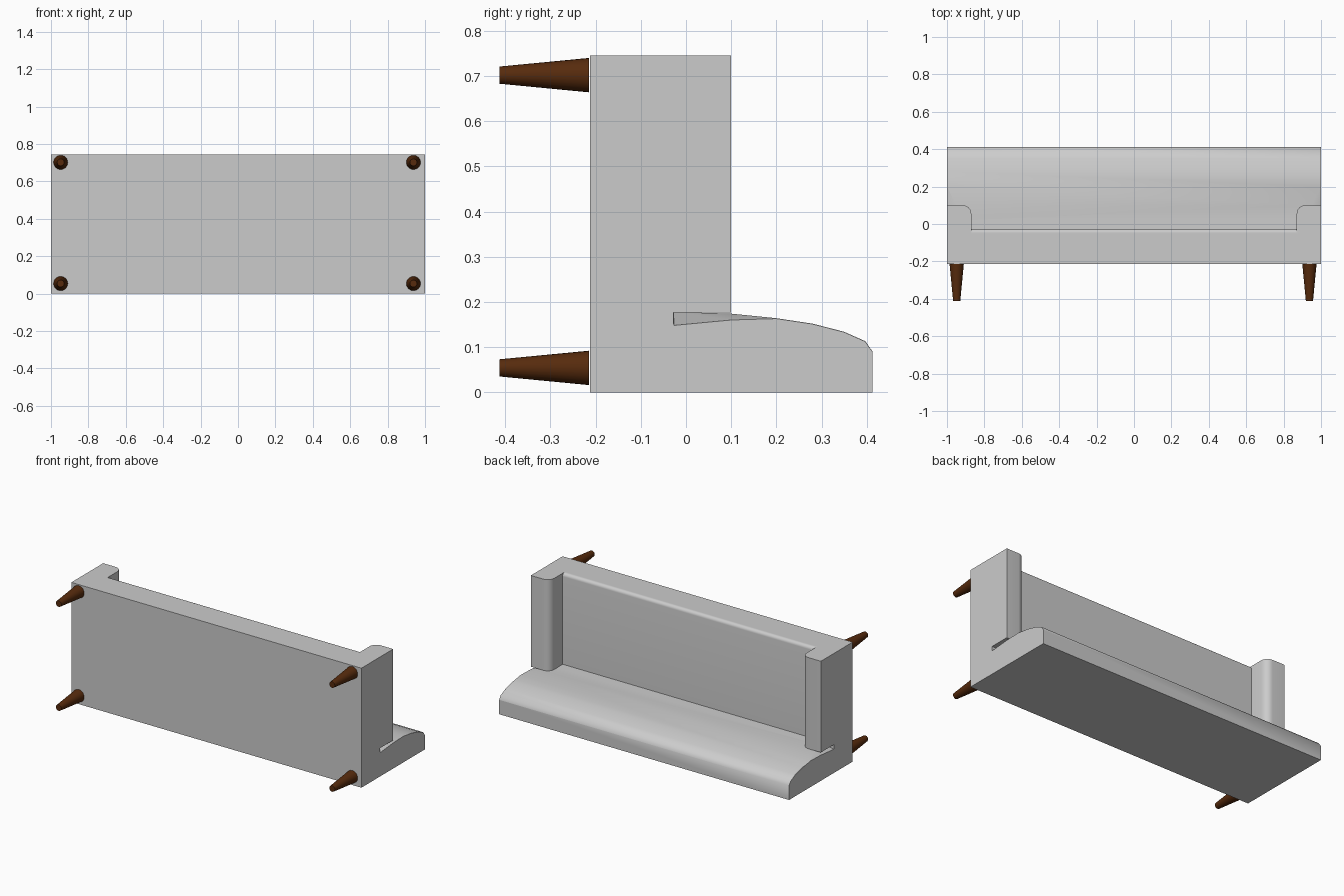
import bpy, bmesh, math

if "Cube" in bpy.data.objects:
    bpy.data.objects.remove(bpy.data.objects["Cube"])


def loft(name, rings):
    """Closed solid through matching rings of points."""
    bm = bmesh.new()
    vr = [[bm.verts.new(p) for p in r] for r in rings]
    n = len(vr[0])
    for a, b in zip(vr, vr[1:]):
        for i in range(n):
            j = (i + 1) % n
            bm.faces.new((a[i], a[j], b[j], b[i]))
    bm.faces.new(vr[0])
    bm.faces.new(vr[-1])
    bmesh.ops.recalc_face_normals(bm, faces=bm.faces[:])
    me = bpy.data.meshes.new(name)
    bm.to_mesh(me)
    bm.free()
    ob = bpy.data.objects.new(name, me)
    bpy.context.collection.objects.link(ob)
    return ob


def smooth(ob):
    bpy.ops.object.select_all(action='DESELECT')
    bpy.context.view_layer.objects.active = ob
    ob.select_set(True)
    bpy.ops.object.shade_smooth_by_angle(angle=math.radians(35))


def union(ob, other):
    """Merge other into ob, so no inner walls remain."""
    bpy.context.view_layer.objects.active = ob
    m = ob.modifiers.new("union", 'BOOLEAN')
    m.operation, m.solver, m.object = 'UNION', 'EXACT', other
    bpy.ops.object.modifier_apply(modifier=m.name)
    bpy.data.objects.remove(other)


def arc(cx, cy, r, a0, a1, n=6):
    return [(cx + r * math.cos(math.radians(a0 + (a1 - a0) * i / n)),
             cy + r * math.sin(math.radians(a0 + (a1 - a0) * i / n)))
            for i in range(n + 1)]


BOTTOM, SEAT, ARM, BACK, FRONT = -0.213, -0.027, 0.1, 0.413, 0.745

# seat: (y, z) profile with a slightly rounded front edge
seat = [(BOTTOM, .05), (BOTTOM, FRONT)] + arc(SEAT - .02, FRONT - .02, .02, 90, 0) + [(SEAT, .05)]
body = loft("sofa_body", [[(x, y, z) for y, z in seat] for x in (-.95, .95)])

# backrest: sections along its height (y, top z, corner cut in x, cut in z)
sections = [(BOTTOM, .178, 0, 0), (SEAT - .001, .178, 0, 0), (SEAT, .178, .12, .03),
            (.1, .174, .05, .014), (.2, .164, 0, 0), (.28, .152, 0, 0),
            (.35, .134, 0, 0), (.397, .113, 0, 0), (BACK, .09, 0, 0)]
rings = []
for y, z, cx, cz in sections:
    cx, cz = max(cx, .001), max(cz, .001)
    rings.append([(-1, y, 0), (1, y, 0), (1, y, z - cz), (1 - cx, y, z),
                  (cx - 1, y, z), (-1, y, z - cz)])
union(body, loft("backrest", rings))

# arms: (x, y) profile, rounded on the inner top edge
arm = [(1, BOTTOM), (1, ARM)] + arc(.915, ARM - .045, .045, 90, 180) + [(.87, BOTTOM)]
for s in (1, -1):
    union(body, loft("arm", [[(s * x, y, z) for x, y in arm] for z in (.1765, FRONT)]))
smooth(body)

# tapered legs
wood = bpy.data.materials.new("dark_wood")
wood.diffuse_color = (.095, .024, .004, 1)
wood.use_nodes = True
wood.node_tree.nodes["Principled BSDF"].inputs["Base Color"].default_value = wood.diffuse_color
for z, row in ((.054, "back"), (.702, "front")):
    for x, side in ((-.948, "left"), (.938, "right")):
        leg = loft(f"{row}_{side}_leg",
                   [[(x + px, y, z + pz) for px, pz in arc(0, 0, r, 0, 345, 23)]
                    for y, r in ((-.413, .019), (-.215, .038))])
        leg.data.materials.append(wood)
        smooth(leg)
